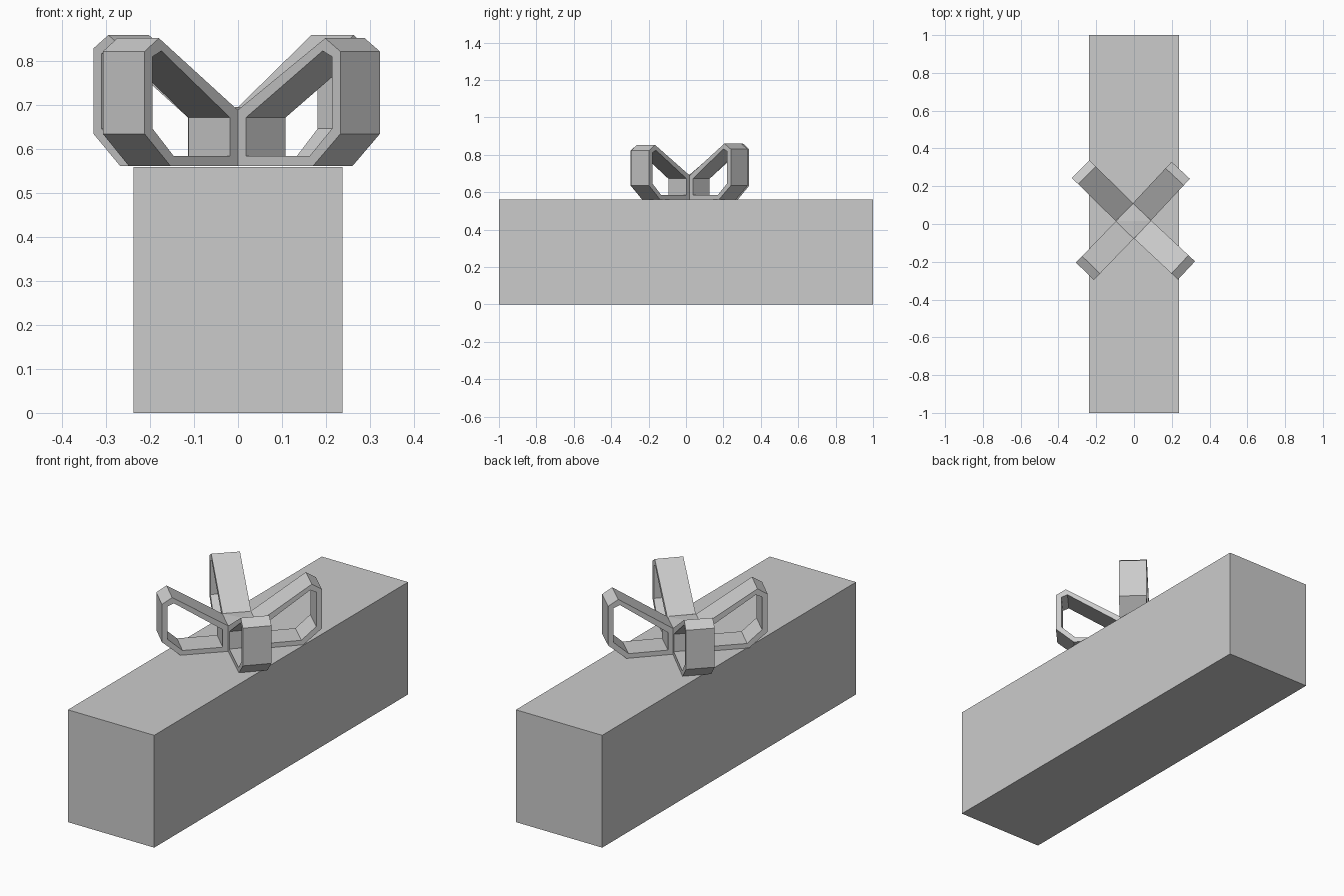
import bpy
import bmesh
from math import radians, cos, sin
from mathutils import Vector

cube = bpy.data.objects.get("Cube")
if cube:
    bpy.data.objects.remove(cube, do_unlink=True)

GREY = (0.6, 0.6, 0.6, 1)
grey = bpy.data.materials.new("plain grey")
grey.use_nodes = True
grey.diffuse_color = GREY
grey.node_tree.nodes["Principled BSDF"].inputs["Base Color"].default_value = GREY

TOP = 0.56                          # top of the gift box
CENTRE = Vector((-0.003, 0.016, TOP + 0.002))
HALF = 0.066                        # half the ribbon width


def add_object(name, bm):
    bmesh.ops.recalc_face_normals(bm, faces=bm.faces)
    mesh = bpy.data.meshes.new(name)
    bm.to_mesh(mesh)
    bm.free()
    mesh.materials.append(grey)
    obj = bpy.data.objects.new(name, mesh)
    bpy.context.collection.objects.link(obj)
    return obj


def ribbon_loop(name, angle, reach, height):
    """Closed ribbon band: outer and inner outlines joined across its width."""
    outer = [(HALF, 0), (reach - 0.085, 0), (reach, 0.073),
             (reach, height - 0.03), (reach - 0.047, height), (HALF, 0.128)]
    inner = [(0.09, 0.023), (reach - 0.095, 0.023), (reach - 0.026, 0.085),
             (reach - 0.026, height - 0.042), (reach - 0.055, height - 0.029),
             (0.09, 0.11)]
    along = Vector((cos(radians(angle)), sin(radians(angle)), 0))
    across = Vector((-along.y, along.x, 0))
    bm = bmesh.new()

    def ring(outline, side):
        return [bm.verts.new(CENTRE + along * r + across * side + Vector((0, 0, z)))
                for r, z in outline]

    rings = [ring(outer, -HALF), ring(outer, HALF),
             ring(inner, HALF), ring(inner, -HALF)]
    for a, b in zip(rings, rings[1:] + rings[:1]):
        for i in range(len(a)):
            j = (i + 1) % len(a)
            bm.faces.new((a[i], a[j], b[j], b[i]))
    return add_object(name, bm)


# Long gift box
bm = bmesh.new()
bmesh.ops.create_cube(bm, size=1)
bmesh.ops.scale(bm, vec=(0.476, 2, TOP), verts=bm.verts)
bmesh.ops.translate(bm, vec=(0, 0, TOP / 2), verts=bm.verts)
add_object("gift_box", bm)

# Four bow loops on the diagonals
for name, angle, reach, height in (
        ("bow_loop_back_left", 47, 0.367, 0.298),
        ("bow_loop_back_right", 135.5, 0.392, 0.298),
        ("bow_loop_front_right", 226, 0.37, 0.291),
        ("bow_loop_front_left", -43, 0.384, 0.291)):
    ribbon_loop(name, angle, reach, height)

# Bow knot with a shallow pointed top
bm = bmesh.new()
bmesh.ops.create_cube(bm, size=1)
bmesh.ops.scale(bm, vec=(2 * HALF, 2 * HALF, 0.128), verts=bm.verts)
top_face = max(bm.faces, key=lambda f: f.calc_center_median().z)
apex = bmesh.ops.poke(bm, faces=[top_face])["verts"][0]
apex.co.z += 0.006
knot = add_object("bow_knot", bm)
knot.location = CENTRE + Vector((0, 0, 0.064))
knot.rotation_euler.z = radians(46)
